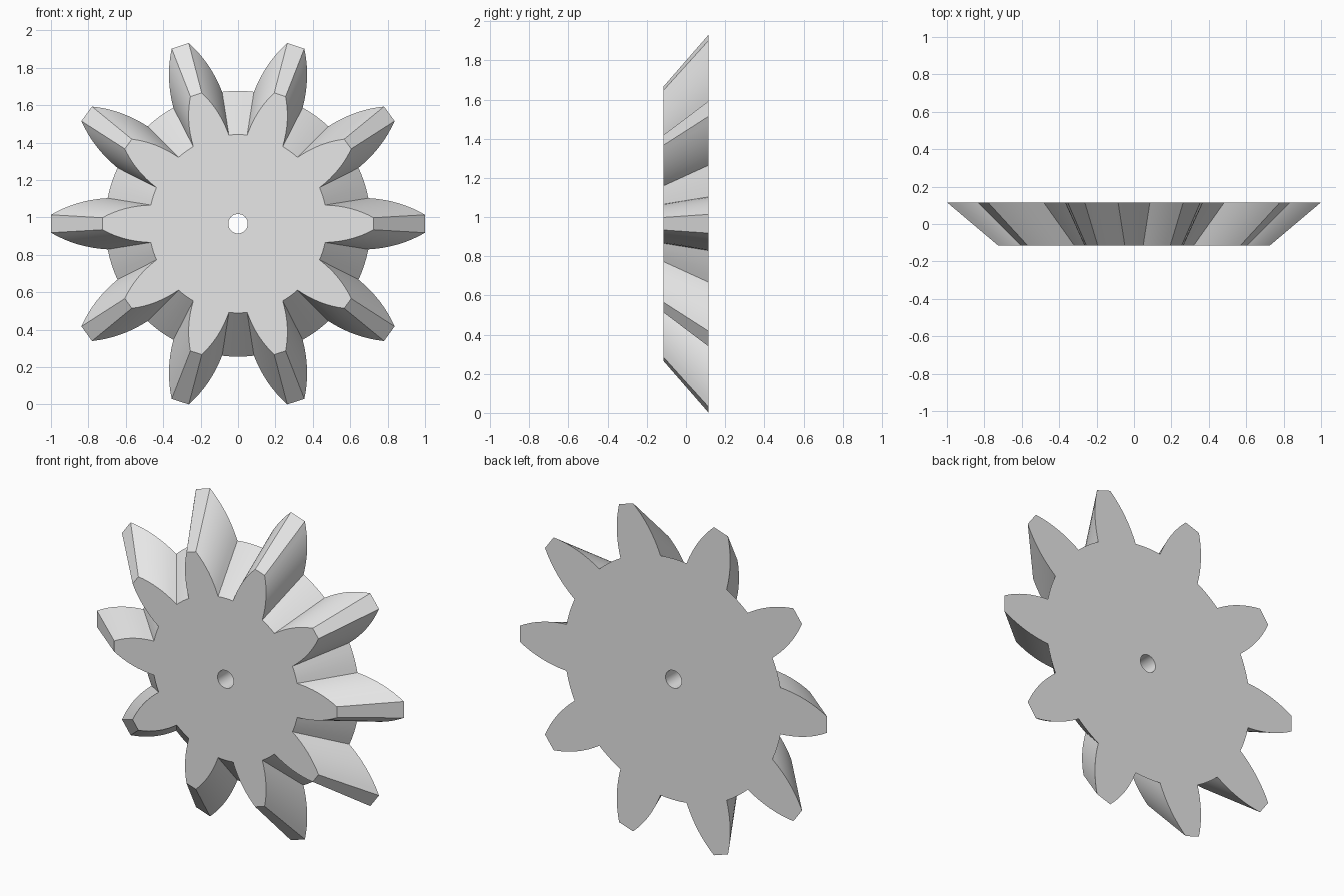
import bpy
import bmesh
import math

cube = bpy.data.objects.get("Cube")
if cube:
    bpy.data.objects.remove(cube, do_unlink=True)

TEETH = 10
HALF_DEPTH = 0.116
HOLE_RADIUS = 0.052
FLANK_STEPS = 8
ROOT_STEPS = 4

# Tooth flank curves: root corner, control, tip corner as (radial, half width)
BACK_FLANK = [(0.697, 0.137), (0.864, 0.1275), (1.0, 0.048)]
FRONT_FLANK = [(0.466, 0.10), (0.61, 0.096), (0.725, 0.032)]


def curve_point(points, t):
    weights = ((1 - t) ** 2, 2 * t * (1 - t), t * t)
    return tuple(sum(w * p[i] for w, p in zip(weights, points)) for i in (0, 1))


def gear_outline(flank):
    """Polar outline (radius, angle) of the toothed wheel."""
    rise = [curve_point(flank, i / FLANK_STEPS) for i in range(FLANK_STEPS + 1)]
    side = [(math.hypot(r, w), math.atan2(w, r)) for r, w in rise]
    root_radius, root_angle = side[0]
    pitch = math.tau / TEETH
    gap = pitch - 2 * root_angle
    tooth = [(r, -a) for r, a in side] + side[::-1]
    tooth += [(root_radius, root_angle + gap * i / ROOT_STEPS)
              for i in range(1, ROOT_STEPS)]
    return [(r, a + k * pitch) for k in range(TEETH) for r, a in tooth]


def add_ring(bm, polar, y):
    return [bm.verts.new((r * math.cos(a), y, r * math.sin(a))) for r, a in polar]


def bridge(bm, ring_a, ring_b):
    n = len(ring_a)
    for i in range(n):
        j = (i + 1) % n
        bm.faces.new((ring_a[i], ring_a[j], ring_b[j], ring_b[i]))


# Tapered gear body: front cap, teeth, back cap and bore as one closed loop
bm = bmesh.new()
front = gear_outline(FRONT_FLANK)
back = gear_outline(BACK_FLANK)
rings = [
    add_ring(bm, [(HOLE_RADIUS, a) for r, a in front], -HALF_DEPTH),
    add_ring(bm, front, -HALF_DEPTH),
    add_ring(bm, back, HALF_DEPTH),
    add_ring(bm, [(HOLE_RADIUS, a) for r, a in back], HALF_DEPTH),
]
for k in range(4):
    bridge(bm, rings[k], rings[(k + 1) % 4])
bmesh.ops.recalc_face_normals(bm, faces=bm.faces)

mesh = bpy.data.meshes.new("bevel_gear")
bm.to_mesh(mesh)
bm.free()
gear = bpy.data.objects.new("bevel_gear", mesh)
gear.location.z = 0.966
bpy.context.collection.objects.link(gear)

# Plain grey metal
grey = bpy.data.materials.new("light_grey")
grey.use_nodes = True
colour = (0.8, 0.8, 0.8, 1.0)
grey.diffuse_color = colour
grey.node_tree.nodes["Principled BSDF"].inputs["Base Color"].default_value = colour
mesh.materials.append(grey)

# Smooth flanks and bore, crisp edges
bpy.ops.object.select_all(action="DESELECT")
gear.select_set(True)
bpy.context.view_layer.objects.active = gear
bpy.ops.object.shade_smooth_by_angle(angle=math.radians(30))
